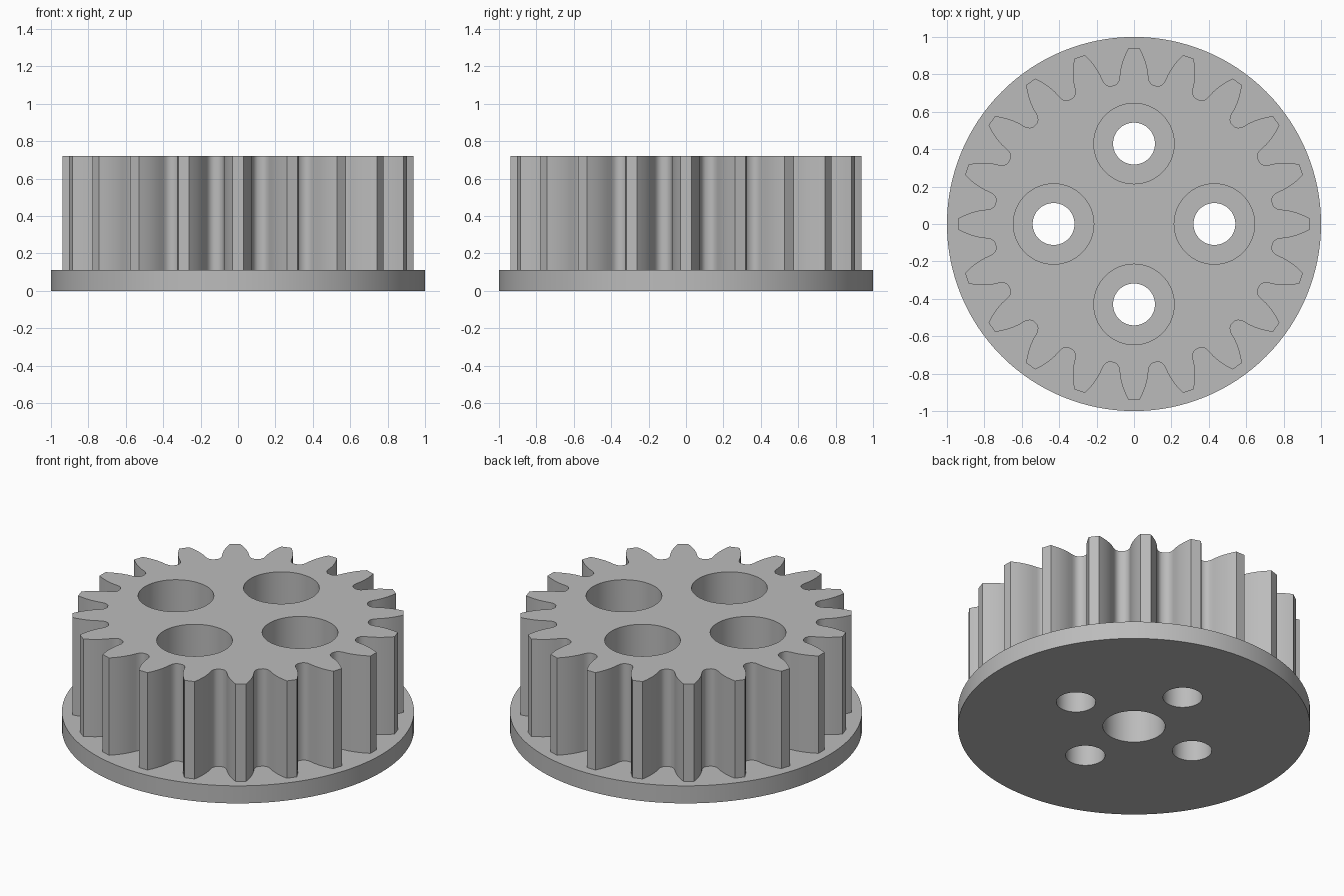
import bpy
import bmesh
from math import cos, sin, pi, radians

cube = bpy.data.objects.get("Cube")
if cube:
    bpy.data.objects.remove(cube, do_unlink=True)

TEETH = 20
PLATE_TOP, GEAR_TOP = 0.11, 0.72
BOLT_RING = 0.43
SEAT_Z = 0.25

grey = bpy.data.materials.new("plain grey")
grey.use_nodes = True
colour = (0.5, 0.5, 0.5, 1)
grey.diffuse_color = colour
grey.node_tree.nodes["Principled BSDF"].inputs["Base Color"].default_value = colour


def prism(name, outline, z0, z1):
    """Extrude a closed outline from z0 to z1."""
    bm = bmesh.new()
    face = bm.faces.new([bm.verts.new((x, y, z0)) for x, y in outline])
    new = bmesh.ops.extrude_face_region(bm, geom=[face])["geom"]
    top = [v for v in new if isinstance(v, bmesh.types.BMVert)]
    bmesh.ops.translate(bm, verts=top, vec=(0, 0, z1 - z0))
    bmesh.ops.recalc_face_normals(bm, faces=bm.faces)
    mesh = bpy.data.meshes.new(name)
    bm.to_mesh(mesh)
    bm.free()
    mesh.materials.append(grey)
    obj = bpy.data.objects.new(name, mesh)
    bpy.context.collection.objects.link(obj)
    return obj


def circle(radius, cx=0, cy=0, steps=64):
    return [(cx + radius * cos(2 * pi * i / steps), cy + radius * sin(2 * pi * i / steps))
            for i in range(steps)]


def combine(target, tool, operation):
    """Apply a boolean and remove its helper."""
    tool.hide_render = True
    mod = target.modifiers.new(operation.lower(), "BOOLEAN")
    mod.operation, mod.object, mod.solver = operation, tool, "EXACT"
    bpy.context.view_layer.objects.active = target
    bpy.ops.object.modifier_apply(modifier=mod.name)
    bpy.data.objects.remove(tool, do_unlink=True)


# Half of one tooth: radius and half width, from tip to filleted root
half_tooth = [(0.94, 0.03), (0.915, 0.043), (0.885, 0.056), (0.855, 0.066),
              (0.82, 0.074), (0.79, 0.077), (0.77, 0.081), (0.756, 0.09),
              (0.748, 0.104)]
tooth = [(r, -w / r) for r, w in reversed(half_tooth)] + [(r, w / r) for r, w in half_tooth]
gear_outline = []
for i in range(TEETH):
    turn = 2 * pi * i / TEETH
    gear_outline += [(r * cos(a + turn), r * sin(a + turn)) for r, a in tooth]

# Round flange joined to the toothed body
gear = prism("flanged_gear", circle(1, steps=128), 0, PLATE_TOP)
combine(gear, prism("toothed_body", gear_outline, PLATE_TOP / 2, GEAR_TOP), "UNION")

# Four bolt holes with wide counterbores from the top
for i in range(4):
    x, y = BOLT_RING * cos(i * pi / 2), BOLT_RING * sin(i * pi / 2)
    combine(gear, prism("bolt_hole", circle(0.112, x, y), -0.1, 0.5), "DIFFERENCE")
    combine(gear, prism("counterbore", circle(0.215, x, y), SEAT_Z, 0.9), "DIFFERENCE")

# Blind shaft socket in the underside
combine(gear, prism("shaft_socket", circle(0.177), -0.1, 0.4), "DIFFERENCE")

# Smooth round walls, sharp rims
bpy.ops.object.select_all(action="DESELECT")
gear.select_set(True)
bpy.context.view_layer.objects.active = gear
bpy.ops.object.shade_smooth_by_angle(angle=radians(30))
